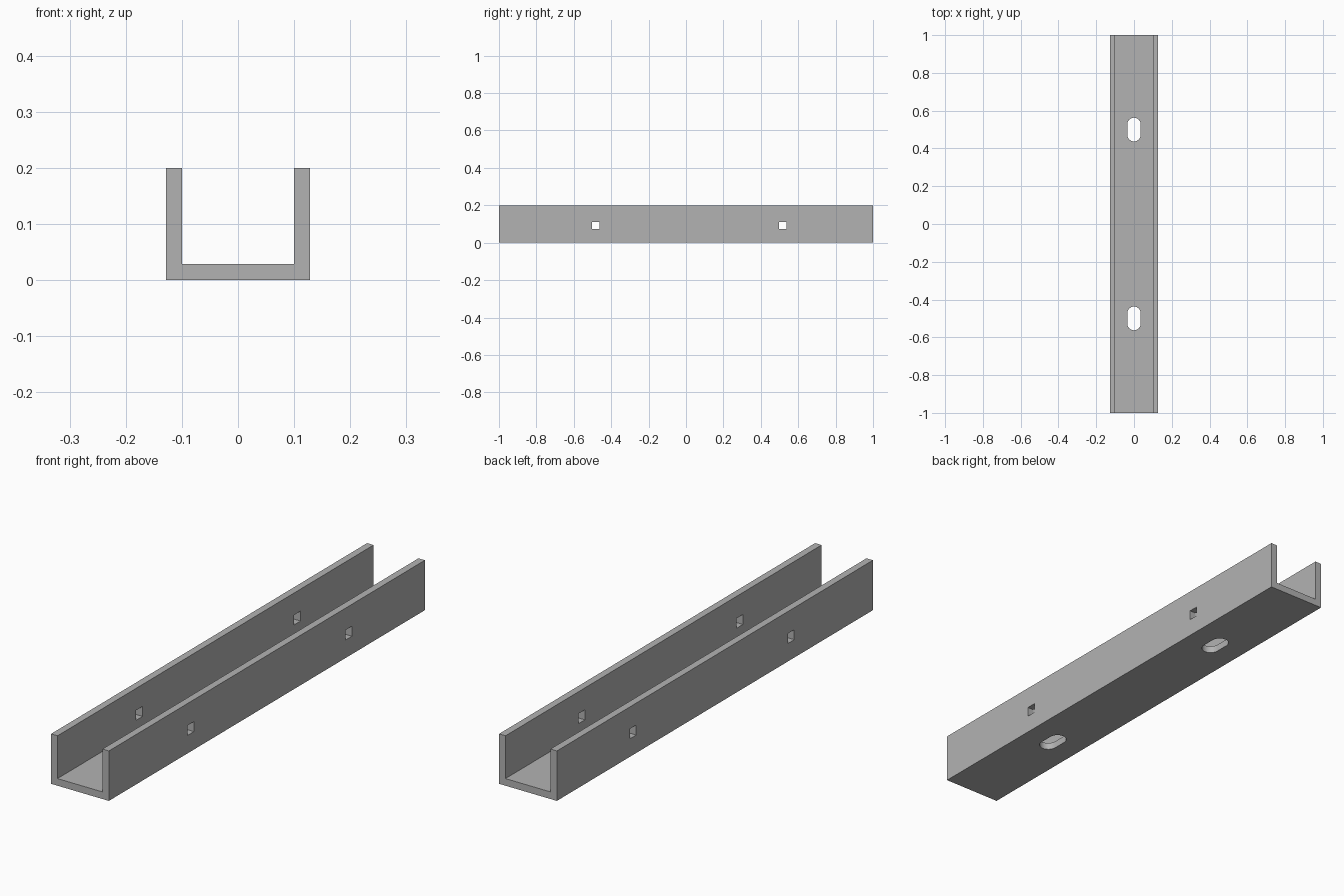
import bpy
import bmesh
from math import cos, sin, pi
from mathutils import Vector

cube = bpy.data.objects.get("Cube")
if cube:
    bpy.data.objects.remove(cube, do_unlink=True)

WIDTH, HEIGHT, LENGTH, WALL = 0.256, 0.2, 2.0, 0.0285

steel = bpy.data.materials.new("light grey steel")
steel.use_nodes = True
grey = (0.45, 0.45, 0.45, 1)
steel.diffuse_color = grey
steel.node_tree.nodes["Principled BSDF"].inputs["Base Color"].default_value = grey


def prism(name, outline, depth):
    """Extrude a closed outline of 3D points along a depth vector."""
    bm = bmesh.new()
    face = bm.faces.new([bm.verts.new(p) for p in outline])
    moved = bmesh.ops.extrude_face_region(bm, geom=[face])["geom"]
    bmesh.ops.translate(bm, vec=Vector(depth),
                        verts=[v for v in moved if isinstance(v, bmesh.types.BMVert)])
    bmesh.ops.recalc_face_normals(bm, faces=bm.faces)
    mesh = bpy.data.meshes.new(name)
    bm.to_mesh(mesh)
    bm.free()
    mesh.materials.append(steel)
    obj = bpy.data.objects.new(name, mesh)
    bpy.context.collection.objects.link(obj)
    return obj


def cut(target, cutter):
    """Subtract the cutter from the target, then discard it."""
    cutter.hide_render = True
    mod = target.modifiers.new("hole", "BOOLEAN")
    mod.operation = "DIFFERENCE"
    mod.solver = "EXACT"
    mod.object = cutter
    bpy.context.view_layer.objects.active = target
    bpy.ops.object.modifier_apply(modifier=mod.name)
    bpy.data.objects.remove(cutter, do_unlink=True)


# U-shaped channel, open at the top
w, i = WIDTH / 2, WIDTH / 2 - WALL
section = [(-w, 0), (w, 0), (w, HEIGHT), (i, HEIGHT),
           (i, WALL), (-i, WALL), (-i, HEIGHT), (-w, HEIGHT)]
channel = prism("u_channel", [(x, -LENGTH / 2, z) for x, z in section], (0, LENGTH, 0))

# Rounded slots through the floor
radius, straight, steps = 0.035, 0.028, 12
for y in (-0.5, 0.5):
    outline = []
    for start, offset in ((0, straight), (pi, -straight)):
        for k in range(steps + 1):
            a = start + pi * k / steps
            outline.append((radius * cos(a), y + offset + radius * sin(a), -WALL))
    cut(channel, prism("slot_cutter", outline, (0, 0, 3 * WALL)))

# Square holes through both side walls
half, hole_z = 0.02, 0.092
for y in (-0.482, 0.518):
    outline = [(-WIDTH, y + a * half, hole_z + b * half)
               for a, b in ((-1, -1), (1, -1), (1, 1), (-1, 1))]
    cut(channel, prism("bolt_hole_cutter", outline, (2 * WIDTH, 0, 0)))

# Smooth slot ends, sharp edges elsewhere
bpy.ops.object.select_all(action="DESELECT")
channel.select_set(True)
bpy.context.view_layer.objects.active = channel
bpy.ops.object.shade_smooth_by_angle()
